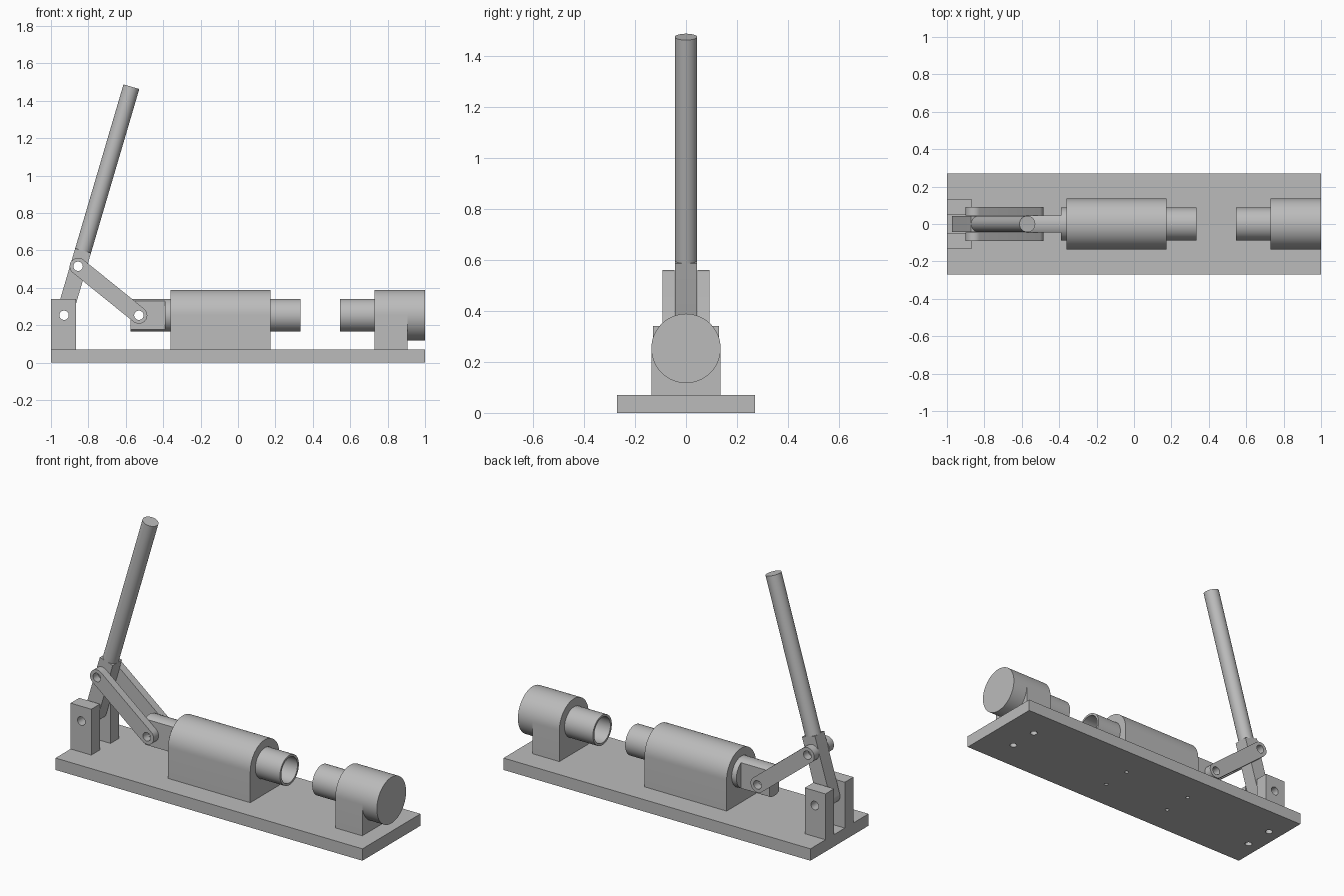
import bpy, bmesh, math
from mathutils import Vector

cube = bpy.data.objects.get("Cube")
if cube:
    bpy.data.objects.remove(cube)

steel = bpy.data.materials.new("plain_grey")
steel.use_nodes = True
GREY = (0.5, 0.5, 0.5, 1)
steel.diffuse_color = GREY
steel.node_tree.nodes["Principled BSDF"].inputs["Base Color"].default_value = GREY

AXIS_Z = 0.253          # height of the plunger axis
BODY_R, ROD_R, PIN_R = 0.136, 0.088, 0.025
BASE_TOP = 0.07
PIVOT = Vector((-0.93, AXIS_Z))
KNUCKLE = Vector((-0.855, 0.515))
TONGUE_PIN = Vector((-0.53, AXIS_Z))
HANDLE_END = Vector((-0.57, 1.475))


def arc(centre, r, start, end, n=32):
    """Points on an arc, angles in degrees."""
    return [(centre[0] + r * math.cos(math.radians(start + (end - start) * i / n)),
             centre[1] + r * math.sin(math.radians(start + (end - start) * i / n)))
            for i in range(n + 1)]


def circle(centre, r, n=48):
    return arc(centre, r, 0, 360, n)[:-1]


def rect(u0, u1, v0, v1):
    return [(u0, v0), (u1, v0), (u1, v1), (u0, v1)]


def prism(name, profile, axis, a, b):
    """Extrude a closed profile from a to b along the x, y or z axis."""
    place = {"x": lambda u, v, w: (w, u, v),
             "y": lambda u, v, w: (u, w, v),
             "z": lambda u, v, w: (u, v, w)}[axis]
    bm = bmesh.new()
    near = [bm.verts.new(place(u, v, a)) for u, v in profile]
    far = [bm.verts.new(place(u, v, b)) for u, v in profile]
    bm.faces.new(near)
    bm.faces.new(far)
    for i in range(len(near)):
        j = (i + 1) % len(near)
        bm.faces.new((near[i], near[j], far[j], far[i]))
    bmesh.ops.recalc_face_normals(bm, faces=bm.faces)
    mesh = bpy.data.meshes.new(name)
    bm.to_mesh(mesh)
    bm.free()
    mesh.materials.append(steel)
    obj = bpy.data.objects.new(name, mesh)
    bpy.context.collection.objects.link(obj)
    return obj


def select(obj):
    bpy.ops.object.select_all(action="DESELECT")
    obj.select_set(True)
    bpy.context.view_layer.objects.active = obj


def cut(obj, *cutters):
    """Subtract each cutter from the object, then discard the cutter."""
    for cutter in cutters:
        cutter.hide_render = True
        select(obj)
        mod = obj.modifiers.new("cut", "BOOLEAN")
        mod.operation, mod.solver, mod.object = "DIFFERENCE", "EXACT", cutter
        bpy.ops.object.modifier_apply(modifier=mod.name)
        bpy.data.objects.remove(cutter)


def finish(obj):
    select(obj)
    bpy.ops.object.shade_smooth_by_angle(angle=math.radians(30))


def pin_hole(centre):
    return prism("pin_cutter", circle(centre, PIN_R, 32), "y", -0.3, 0.3)


def bore(r, a, b):
    return prism("bore_cutter", circle((0, AXIS_Z), r), "x", a, b)


arch = [(BODY_R, BASE_TOP)] + arc((0, AXIS_Z), BODY_R, 0, 180) + [(-BODY_R, BASE_TOP)]

# Base plate with four pairs of screw holes
base = prism("base_plate", rect(-1, 1, -0.27, 0.27), "z", 0, BASE_TOP)
for x, r in ((0.815, 0.02), (0.13, 0.011), (-0.32, 0.011), (-0.92, 0.02)):
    for y in (-0.09, 0.09):
        cut(base, prism("screw_cutter", circle((x, y), r, 24), "z", -0.1, 0.2))
finish(base)

# Plunger housing
housing = prism("plunger_housing", arch, "x", -0.36, 0.175)
cut(housing, bore(ROD_R + 0.001, -0.5, 0.3))
finish(housing)

# Plunger: hollow nose, flat tongue at the linkage end
plunger = prism("plunger", circle((0, AXIS_Z), ROD_R), "x", -0.575, 0.335)
cut(plunger, bore(0.075, 0.16, 0.5), pin_hole(TONGUE_PIN),
    prism("flat_cutter", rect(-0.7, -0.39, 0.045, 0.2), "z", 0, 0.5),
    prism("flat_cutter", rect(-0.7, -0.39, -0.2, -0.045), "z", 0, 0.5))
finish(plunger)

# Fixed end stop: pedestal, overhanging drum and hollow nose
finish(prism("stop_pedestal", arch, "x", 0.73, 0.905))
finish(prism("stop_drum", circle((0, AXIS_Z), BODY_R, 64), "x", 0.905, 1))
nose = prism("stop_nose", circle((0, AXIS_Z), ROD_R), "x", 0.545, 0.735)
cut(nose, bore(0.075, 0.5, 0.72))
finish(nose)

# Pivot bracket cheeks and links, one per side
along = KNUCKLE - TONGUE_PIN
tilt = math.degrees(math.atan2(along.y, along.x))
link_shape = (arc(KNUCKLE, 0.045, tilt - 90, tilt + 90, 20)
              + arc(TONGUE_PIN, 0.045, tilt + 90, tilt + 270, 20))
for side, s in (("left", 1), ("right", -1)):
    cheek = prism("pivot_cheek_" + side, rect(-1, -0.865, BASE_TOP, 0.34), "y", s * 0.05, s * 0.13)
    cut(cheek, pin_hole(PIVOT))
    finish(cheek)
    link = prism("link_" + side, link_shape, "y", s * 0.046, s * 0.092)
    cut(link, pin_hole(KNUCKLE), pin_hole(TONGUE_PIN))
    finish(link)

# Lever bar with rounded foot
lean = (HANDLE_END - PIVOT).normalized()
across = Vector((lean.y, -lean.x))
lean_deg = math.degrees(math.atan2(lean.y, lean.x))
shoulder = PIVOT + lean * 0.36
bar_shape = (arc(PIVOT, 0.044, lean_deg + 90, lean_deg + 270, 20)
             + [tuple(shoulder + across * 0.044), tuple(shoulder - across * 0.044)])
bar = prism("lever_bar", bar_shape, "y", -0.043, 0.043)
cut(bar, pin_hole(PIVOT), pin_hole(KNUCKLE))
finish(bar)

# Round handle
length = (HANDLE_END - shoulder).length
handle = prism("lever_handle", circle((0, 0), 0.044), "z", 0, length)
handle.location = (shoulder.x, 0, shoulder.y)
handle.rotation_euler = (0, math.radians(90 - lean_deg), 0)
finish(handle)
